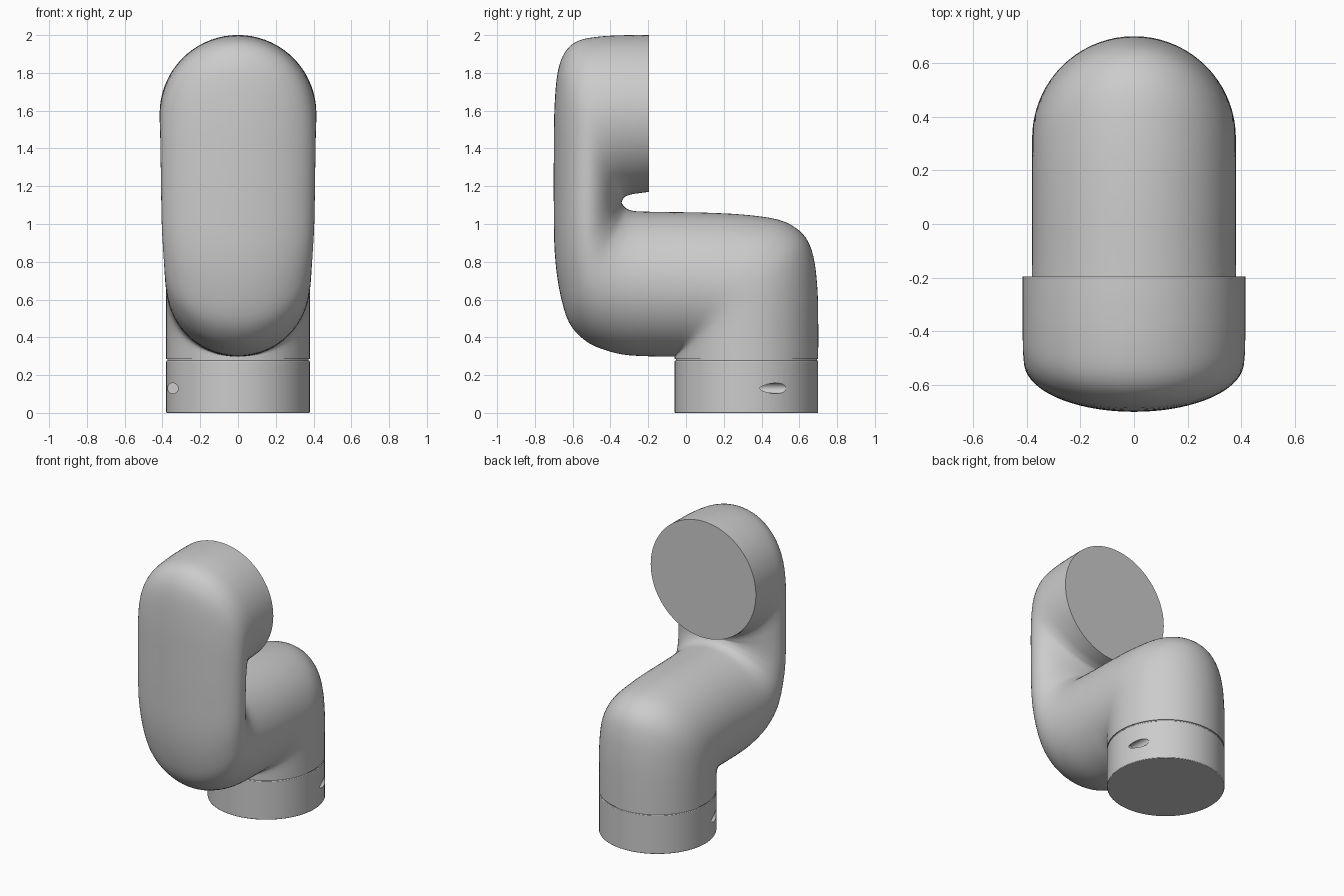
import bpy, bmesh, math
from mathutils import Vector

if "Cube" in bpy.data.objects:
    bpy.data.objects.remove(bpy.data.objects["Cube"])

SEG, SUB = 72, 4


def smooth(obj, angle=35):
    bpy.ops.object.select_all(action='DESELECT')
    obj.select_set(True)
    bpy.context.view_layer.objects.active = obj
    bpy.ops.object.shade_smooth_by_angle(angle=math.radians(angle))


def cylinder(name, radius, z0, z1, bevel=0.0):
    bpy.ops.mesh.primitive_cylinder_add(vertices=SEG, radius=radius, depth=z1 - z0,
                                        location=(0, 0.32, (z0 + z1) / 2))
    obj = bpy.context.object
    obj.name = name
    if bevel:
        mod = obj.modifiers.new("edge", 'BEVEL')
        mod.width, mod.segments = bevel, 2
    return obj


# Body: each ring spans (ya, za) to (yb, zb) in the side plane, with half-width in x
R = [
    # base opening and first elbow, fanned about the sharp inner corner
    (-.06, .285, .70, .285, .38), (-.06, .298, .70, .50, .38), (-.06, .298, .696, .65, .38),
    (-.06, .298, .68, .80, .38), (-.06, .298, .645, .91, .38), (-.06, .298, .58, .98, .38),
    (-.06, .298, .48, 1.025, .38), (-.06, .298, .30, 1.05, .38), (-.065, .298, .10, 1.06, .38),
    # horizontal run and second elbow
    (-.12, .298, -.08, 1.063, .38), (-.30, .305, -.20, 1.065, .382), (-.42, .33, -.27, 1.068, .384),
    (-.53, .38, -.30, 1.075, .387), (-.62, .48, -.32, 1.085, .391), (-.67, .65, -.333, 1.10, .397),
    # flat upright and third elbow
    (-.695, .85, -.339, 1.11, .403), (-.70, 1.1, -.341, 1.115, .406), (-.70, 1.35, -.339, 1.12, .408),
    (-.697, 1.6, -.335, 1.13, .41), (-.68, 1.8, -.325, 1.143, .412), (-.64, 1.91, -.31, 1.15, .414),
    (-.57, 1.97, -.285, 1.158, .415), (-.45, 1.993, -.25, 1.163, .415),
    (-.30, 2.0, -.22, 1.167, .415), (-.195, 2.0, -.195, 1.17, .415),
]
R = [Vector(r) for r in R]


def spline(pts):
    out = []
    n = len(pts)
    for i in range(n - 1):
        p0, p1, p2, p3 = pts[max(i - 1, 0)], pts[i], pts[i + 1], pts[min(i + 2, n - 1)]
        for k in range(SUB):
            t = k / SUB
            out.append(0.5 * (2 * p1 + (p2 - p0) * t + (2 * p0 - 5 * p1 + 4 * p2 - p3) * t ** 2
                              + (3 * p1 - p0 - 3 * p2 + p3) * t ** 3))
    return out + [pts[-1]]


bm = bmesh.new()
rings = []
for ya, za, yb, zb, w in spline(R):
    ring = []
    for j in range(SEG):
        a = 2 * math.pi * j / SEG
        c, s = math.cos(a), math.sin(a)
        ring.append(bm.verts.new((w * s, (ya + yb) / 2 + c * (ya - yb) / 2,
                                  (za + zb) / 2 + c * (za - zb) / 2)))
    rings.append(ring)
for a, b in zip(rings, rings[1:]):
    for j in range(SEG):
        k = (j + 1) % SEG
        bm.faces.new((a[j], a[k], b[k], b[j]))
bm.faces.new(rings[0])
bm.faces.new(rings[-1])
bmesh.ops.remove_doubles(bm, verts=bm.verts, dist=0.0003)
bmesh.ops.recalc_face_normals(bm, faces=bm.faces)
mesh = bpy.data.meshes.new("bent_body")
bm.to_mesh(mesh)
bm.free()
body = bpy.data.objects.new("bent_body", mesh)
bpy.context.collection.objects.link(body)
smooth(body)

# Base collar and the recessed core that forms the groove
collar = cylinder("base_collar", 0.38, 0.0, 0.277, 0.004)
core = cylinder("groove_core", 0.374, 0.26, 0.295)
smooth(core)

# Two blind pin holes, front left and back right
for side in (-1, 1):
    bpy.ops.mesh.primitive_cylinder_add(vertices=32, radius=0.028, depth=0.4,
                                        location=(side * 0.345, 0.32 + side * 0.25, 0.13),
                                        rotation=(math.pi / 2, 0, 0))
    cutter = bpy.context.object
    cutter.name = "pin_hole_cutter"
    cutter.hide_render = True
    cutter.hide_set(True)
    mod = collar.modifiers.new("pin_hole", 'BOOLEAN')
    mod.object, mod.solver = cutter, 'EXACT'
smooth(collar)
